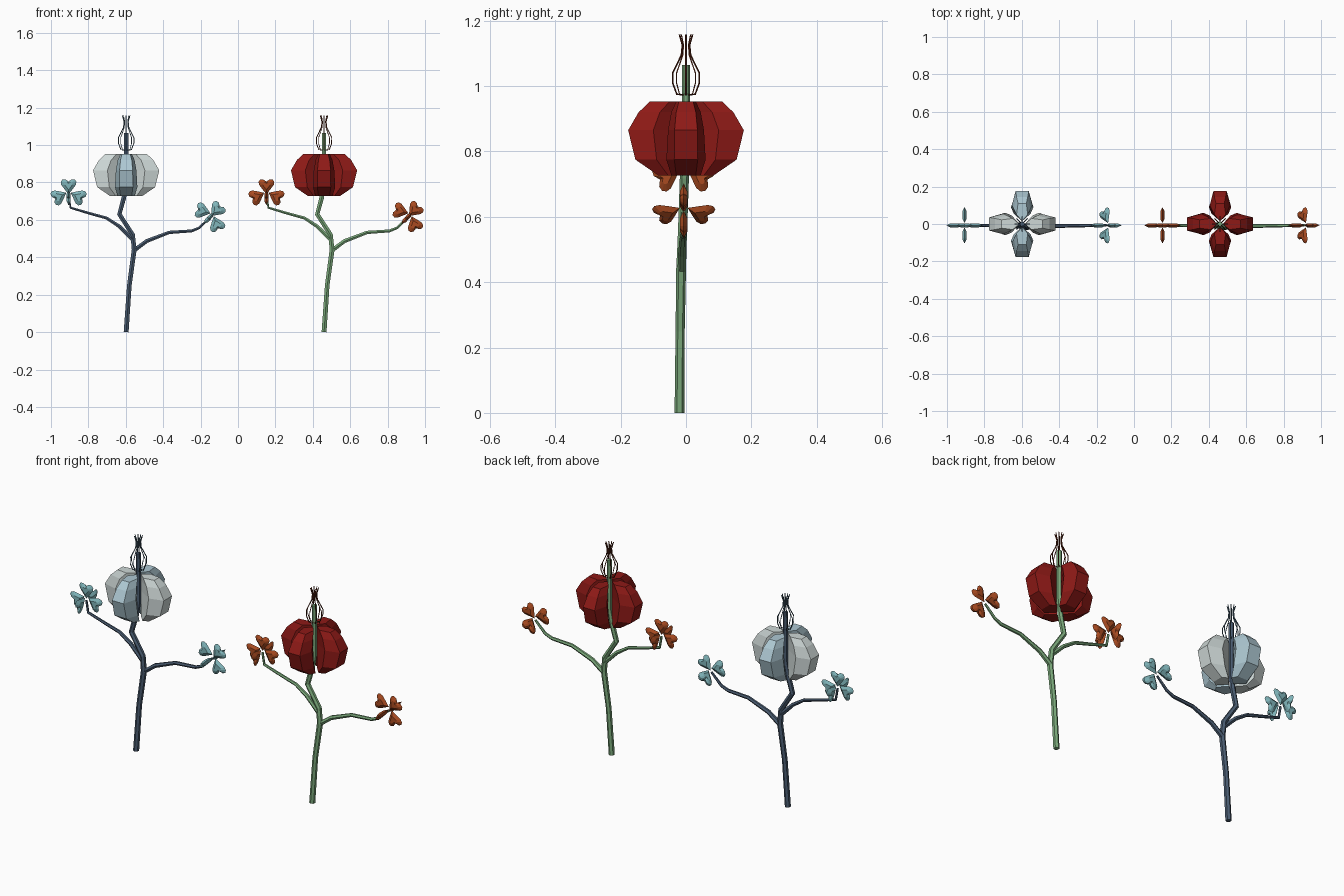
import bpy, bmesh, math
from mathutils import Vector, Matrix

if "Cube" in bpy.data.objects:
    bpy.data.objects.remove(bpy.data.objects["Cube"])

def material(name, rgb):
    m = bpy.data.materials.new(name)
    m.diffuse_color = (*rgb, 1)
    m.use_nodes = True
    m.node_tree.nodes["Principled BSDF"].inputs["Base Color"].default_value = m.diffuse_color
    return m

def finish(bm, name, mat, x):
    bmesh.ops.recalc_face_normals(bm, faces=bm.faces)
    me = bpy.data.meshes.new(name)
    bm.to_mesh(me)
    bm.free()
    me.materials.append(mat)
    ob = bpy.data.objects.new(name, me)
    ob.location.x = x
    bpy.context.collection.objects.link(ob)
    return ob

def loft(bm, rings):
    """Skin equal-sized point rings and cap both ends."""
    vs = [[bm.verts.new(p) for p in r] for r in rings]
    n = len(vs[0])
    for a, b in zip(vs, vs[1:]):
        for i in range(n):
            bm.faces.new((a[i], a[(i + 1) % n], b[(i + 1) % n], b[i]))
    bm.faces.new(vs[0])
    bm.faces.new(vs[-1])

def tube(bm, path, side, sides=6):
    """Tapered tube along (point, radius) pairs lying across the side vector."""
    pts = [Vector(p[:3]) for p in path]
    side = Vector(side)
    rings = []
    for i, p in enumerate(pts):
        t = (pts[min(i + 1, len(pts) - 1)] - pts[max(i - 1, 0)]).normalized()
        b = t.cross(side).normalized()
        s = b.cross(t)
        rings.append([p + path[i][3] * (math.cos(a) * s + math.sin(a) * b)
                      for a in (2 * math.pi * k / sides for k in range(sides))])
    loft(bm, rings)

# Paths are (x, y, z, radius), relative to the flower's centre line
STEM = [(0, -.02, 0, .015), (.017, -.018, .25, .014), (.043, -.015, .44, .015),
        (.035, -.012, .52, .014), (-.036, -.008, .63, .014),
        (-.012, -.005, .72, .014), (0, 0, .80, .013), (0, 0, 1.065, .013)]
LEFT = [(.04, -.013, .49, .013), (-.036, -.012, .565, .011), (-.105, -.01, .61, .009),
        (-.2, -.008, .636, .008), (-.297, -.007, .665, .007), (-.308, -.007, .728, .006)]
RIGHT = [(.04, -.013, .435, .013), (.11, -.012, .487, .012), (.23, -.01, .533, .010),
         (.35, -.008, .541, .009), (.39, -.007, .557, .008), (.45, -.007, .615, .006)]

# Petal sections: height, middle reach, middle half-width, tip reach, tip half-width
PETAL = [(.727, .055, .045, .085, .03), (.775, .09, .06, .155, .036),
         (.865, .10, .055, .177, .035), (.92, .08, .045, .145, .03),
         (.953, .05, .03, .11, .022)]

# Half heart outline: distance from the point, half-width
HEART = [(.03, .024), (.05, .039), (.066, .042), (.078, .034), (.08, .018)]

def petals(name, mat, x, angles):
    bm = bmesh.new()
    for a in angles:
        rot = Matrix.Rotation(math.radians(a), 3, 'Z')
        loft(bm, [[rot @ Vector(p) for p in ((.015, 0, z), (rm, -wm, z), (ro, -wo, z),
                                             (ro, wo, z), (rm, wm, z))]
                  for z, rm, wm, ro, wo in PETAL])
    finish(bm, name, mat, x)

def heart(bm, mat4):
    """Puffy heart in the local xz plane, point at the origin, lobes toward +x."""
    outline = ([(0, 0)] + HEART + [(.068, 0)] + [(u, -v) for u, v in reversed(HEART)])
    rim = [bm.verts.new(mat4 @ Vector((u, 0, v))) for u, v in outline]
    for d in (-.011, .011):
        inner = [bm.verts.new(mat4 @ Vector((.048 + (u - .048) * .5, d, v * .5)))
                 for u, v in outline]
        n = len(rim)
        for i in range(n):
            bm.faces.new((rim[i], rim[(i + 1) % n], inner[(i + 1) % n], inner[i]))
        bm.faces.new(inner)

def leaf_cluster(name, mat, x, centre, lean):
    """One upright heart and four drooping hearts around a leaning axis."""
    bm = bmesh.new()
    base = Matrix.Translation(centre) @ Matrix.Rotation(math.radians(lean), 4, 'Y')
    heart(bm, base @ Matrix.Translation((0, 0, .006)) @ Matrix.Rotation(-math.pi / 2, 4, 'Y'))
    for k in range(4):
        heart(bm, base @ Matrix.Rotation(k * math.pi / 2, 4, 'Z')
              @ Matrix.Translation((.012, 0, .014)) @ Matrix.Rotation(math.radians(27), 4, 'Y'))
    finish(bm, name, mat, x)

def plant(tag, x, stem, leaf, side_petal, front_petal, stamen):
    # Stem and two branches
    for part, path in (("stem", STEM), ("left_branch", LEFT), ("right_branch", RIGHT)):
        bm = bmesh.new()
        tube(bm, path, (0, 1, 0))
        finish(bm, f"{tag}_{part}", stem, x)
    # Leaves
    leaf_cluster(f"{tag}_left_leaves", leaf, x, (-.308, -.007, .731), 0)
    leaf_cluster(f"{tag}_right_leaves", leaf, x, (.45, -.007, .617), 43)
    # Flower head
    petals(f"{tag}_side_petals", side_petal, x, (0, 180))
    petals(f"{tag}_front_back_petals", front_petal, x, (90, 270))
    # Stamens bulging around the central column
    bm = bmesh.new()
    for k in range(8):
        a = k * math.pi / 4
        c, s = math.cos(a), math.sin(a)
        tube(bm, [(r * c, r * s, z, .0025) for r, z in
                  ((.008, .973), (.028, .975), (.041, 1.01), (.041, 1.04),
                   (.026, 1.07), (.014, 1.095), (.011, 1.125), (.02, 1.158))],
             (-s, c, 0), 4)
    finish(bm, f"{tag}_stamens", stamen, x)

red = material("red", (.27, .01, .008))
plant("pale_flower", -.598, material("slate", (.07, .11, .17)), material("teal", (.22, .47, .5)),
      material("white", (.62, .69, .68)), material("ice", (.42, .58, .65)),
      material("steel", (.1, .18, .25)))
plant("red_flower", .46, material("green", (.2, .4, .2)), material("rust", (.4, .07, .015)),
      red, red, material("brown", (.14, .025, .01)))
